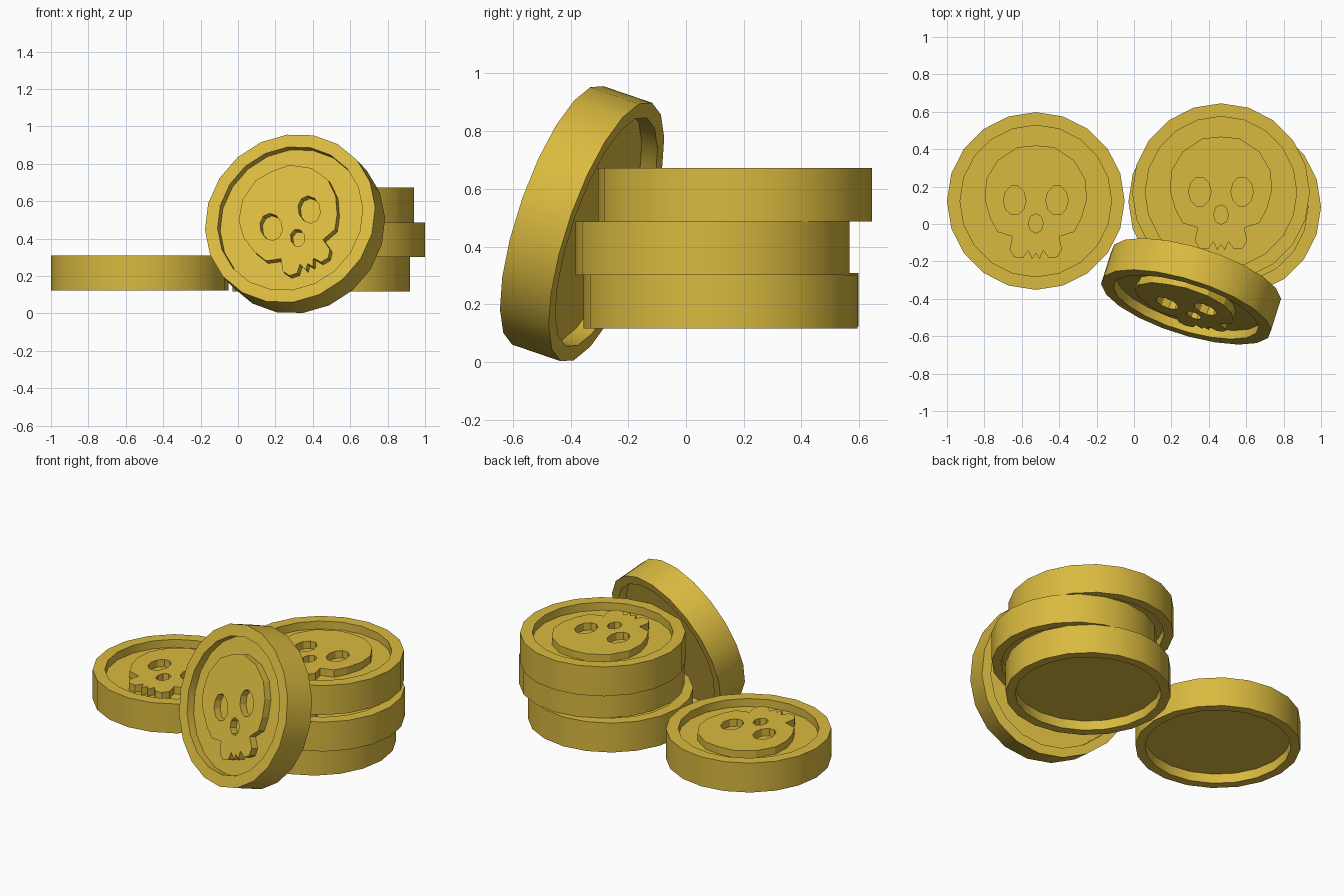
import bpy, bmesh, math
from mathutils import Matrix, Vector

if "Cube" in bpy.data.objects:
    bpy.data.objects.remove(bpy.data.objects["Cube"])

SIDES = 20
HALF = 0.093       # half the coin thickness
FLOOR = 0.043      # floor of the front recess

gold = bpy.data.materials.new("gold")
gold.diffuse_color = (0.70, 0.49, 0.05, 1)
gold.use_nodes = True
gold.node_tree.nodes["Principled BSDF"].inputs["Base Color"].default_value = gold.diffuse_color


def coin_mesh():
    """Lathe a coin with a raised rim on both faces."""
    profile = [(0.405, FLOOR), (0.405, HALF), (0.475, HALF),
               (0.475, -HALF), (0.42, -HALF), (0.42, -0.033)]
    bm = bmesh.new()
    rings = []
    for r, z in profile:
        rings.append([bm.verts.new((r * math.cos(math.tau * i / SIDES),
                                    r * math.sin(math.tau * i / SIDES), z))
                      for i in range(SIDES)])
    for a, b in zip(rings, rings[1:]):
        for i in range(SIDES):
            j = (i + 1) % SIDES
            bm.faces.new((a[i], a[j], b[j], b[i]))
    bm.faces.new(rings[0])
    bm.faces.new(rings[-1])
    bmesh.ops.recalc_face_normals(bm, faces=bm.faces)
    me = bpy.data.meshes.new("coin")
    bm.to_mesh(me)
    bm.free()
    me.materials.append(gold)
    return me


def ellipse(cx, cy, rx, ry, n):
    return [(cx + rx * math.cos(math.tau * i / n),
             cy + ry * math.sin(math.tau * i / n)) for i in range(n)]


def skull_mesh():
    """Extrude a mirrored skull outline with eye and nose holes."""
    half = [(0, .297), (.10, .287), (.205, .217), (.265, .115), (.273, .01),
            (.245, -.09), (.205, -.165), (.125, -.19), (.14, -.26),
            (.115, -.30), (.07, -.305), (.04, -.265), (.02, -.31), (0, -.28)]
    outline = half + [(-x, y) for x, y in half[-2:0:-1]]
    loops = [outline, ellipse(-.113, .003, .06, .08, 10),
             ellipse(.113, .003, .06, .08, 10), ellipse(0, -.12, .04, .052, 8)]
    cu = bpy.data.curves.new("skull_outline", 'CURVE')
    cu.dimensions = '2D'
    cu.fill_mode = 'BOTH'
    cu.extrude = 0.0235
    for pts in loops:
        sp = cu.splines.new('POLY')
        sp.points.add(len(pts) - 1)
        for p, (x, y) in zip(sp.points, pts):
            p.co = (x, y, 0, 1)
        sp.use_cyclic_u = True
    ob = bpy.data.objects.new("skull_outline", cu)
    bpy.context.collection.objects.link(ob)
    dg = bpy.context.evaluated_depsgraph_get()
    me = bpy.data.meshes.new_from_object(ob.evaluated_get(dg))
    bpy.data.objects.remove(ob)
    me.transform(Matrix.Translation((0, 0, FLOOR + 0.0225)))
    me.shade_flat()
    me.materials.clear()
    me.materials.append(gold)
    return me


coin, skull = coin_mesh(), skull_mesh()


def place(name, matrix):
    for part, me in (("coin", coin), ("skull_relief", skull)):
        ob = bpy.data.objects.new(f"{name}_{part}", me)
        bpy.context.collection.objects.link(ob)
        ob.matrix_world = matrix
    return bpy.data.objects[f"{name}_coin"]


# Flat coin on the left and the stack of three on the right
for name, loc in (("flat", (-.525, .123, .216)),
                  ("stack_bottom", (.445, .12, .209)),
                  ("stack_middle", (.525, .092, .394)),
                  ("stack_top", (.465, .17, .579))):
    first = place(name, Matrix.Translation(loc))

# Coin leaning against the stack
n = Vector((-.285, -.905, .31)).normalized()
x = Vector((.89, -.17, .42))
x = (x - n * x.dot(n)).normalized()
y = n.cross(x)
rot = Matrix((x, y, n)).transposed().to_4x4()
place("leaning", Matrix.Translation((.305, -.36, .479)) @ rot)

# Smooth the round walls, keep the rims sharp (mesh is shared by all coins)
bpy.context.view_layer.objects.active = first
first.select_set(True)
bpy.ops.object.shade_smooth_by_angle(angle=math.radians(30))
